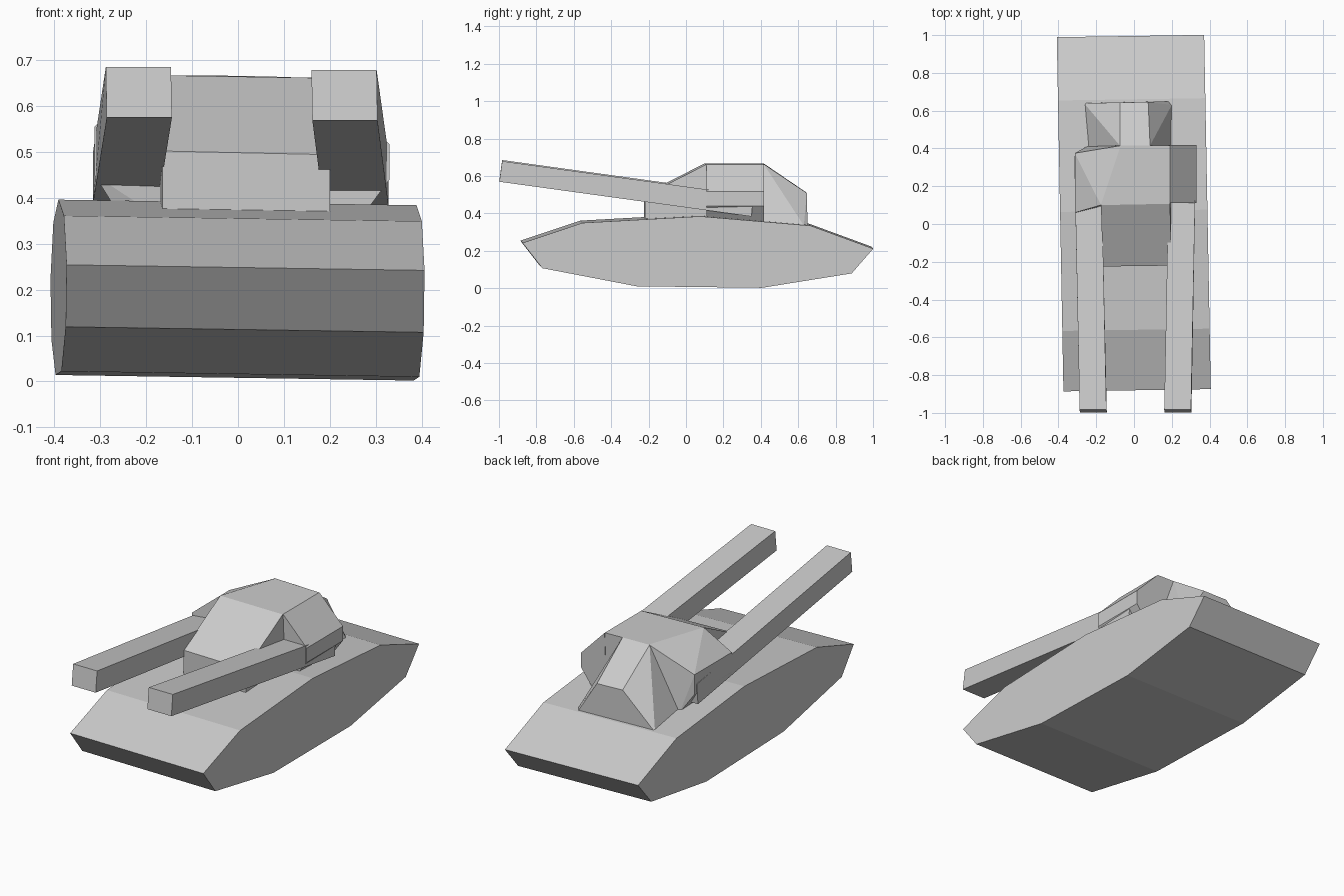
import bpy, bmesh

if "Cube" in bpy.data.objects:
    bpy.data.objects.remove(bpy.data.objects["Cube"])


def finish(name, bm):
    bmesh.ops.recalc_face_normals(bm, faces=bm.faces[:])
    mesh = bpy.data.meshes.new(name)
    bm.to_mesh(mesh)
    bm.free()
    obj = bpy.data.objects.new(name, mesh)
    bpy.context.collection.objects.link(obj)
    return obj


def convex(name, points):
    """Flat-faced solid wrapped around a few corner points."""
    bm = bmesh.new()
    for p in points:
        bm.verts.new(p)
    res = bmesh.ops.convex_hull(bm, input=bm.verts[:])
    loose = [v for v in bm.verts if not v.link_faces]
    bmesh.ops.delete(bm, geom=loose, context='VERTS')
    bmesh.ops.dissolve_limit(bm, angle_limit=0.03, verts=bm.verts[:], edges=bm.edges[:])
    return finish(name, bm)


# Hull: side profile swept across the width, slightly tilted and turned
profile = [(-0.88, 0.248), (-0.56, 0.355), (0.07, 0.39), (0.66, 0.34), (0.995, 0.217),
           (0.88, 0.085), (0.40, 0.008), (-0.27, 0.016), (-0.775, 0.113)]
bm = bmesh.new()
rows = []
for x in (-0.39, 0.39):
    rows.append([bm.verts.new((x - 0.0187 * y, y + 0.0155 * x, z - 0.0155 * x))
                 for y, z in profile])
n = len(profile)
for i in range(n):
    j = (i + 1) % n
    bm.faces.new((rows[0][i], rows[0][j], rows[1][j], rows[1][i]))
bm.faces.new(rows[0])
bm.faces.new(rows[1])
finish("hull", bm)

# Turret core: sloped front, flat roof with a diagonal left edge
convex("turret_core", [
    (-0.165, -0.225, 0.355), (0.20, -0.22, 0.35),
    (-0.165, -0.225, 0.502), (0.20, -0.22, 0.494),
    (-0.175, 0.10, 0.667), (0.19, 0.107, 0.661),
    (-0.07, 0.415, 0.667), (0.19, 0.415, 0.661),
    (-0.175, 0.41, 0.34), (0.20, 0.415, 0.34)])

# Side sponsons that hold the barrels
right = [(0.19, 0.661), (0.33, 0.517), (0.33, 0.44), (0.26, 0.345), (0.18, 0.345)]
convex("right_sponson", [(x, y, z) for y in (0.11, 0.417) for x, z in right])
convex("left_sponson",
       [(-0.175, 0.10, 0.667), (-0.07, 0.415, 0.667)] +
       [(x, y, z) for y0, y1 in [(0.06, 0.375)] for y in (y0, y1)
        for x, z in [(-0.313, 0.555), (-0.313, 0.45)]] +
       [(x, y, 0.35) for x in (-0.25, -0.16) for y in (0.09, 0.41)])

# Turret rear wedge
convex("turret_rear", [
    (-0.075, 0.415, 0.667), (0.085, 0.415, 0.664),
    (-0.075, 0.643, 0.512), (0.075, 0.646, 0.508),
    (-0.265, 0.64, 0.335), (0.187, 0.65, 0.328),
    (0.20, 0.63, 0.335), (0.20, 0.41, 0.345), (-0.25, 0.41, 0.345)])

# Twin square barrels, raised toward the front
for name, front, back, lift in [("right_barrel", 0.16, 0.186, 0.0),
                                ("left_barrel", -0.288, -0.316, 0.006)]:
    pts = []
    for w in (0.0, 0.142):
        pts += [(front + w, -0.983, 0.679 + lift), (front + 0.002 + w, -0.998, 0.569 + lift),
                (back + w, 0.36, 0.493 + lift), (back + w, 0.35, 0.383 + lift)]
    convex(name, pts)
